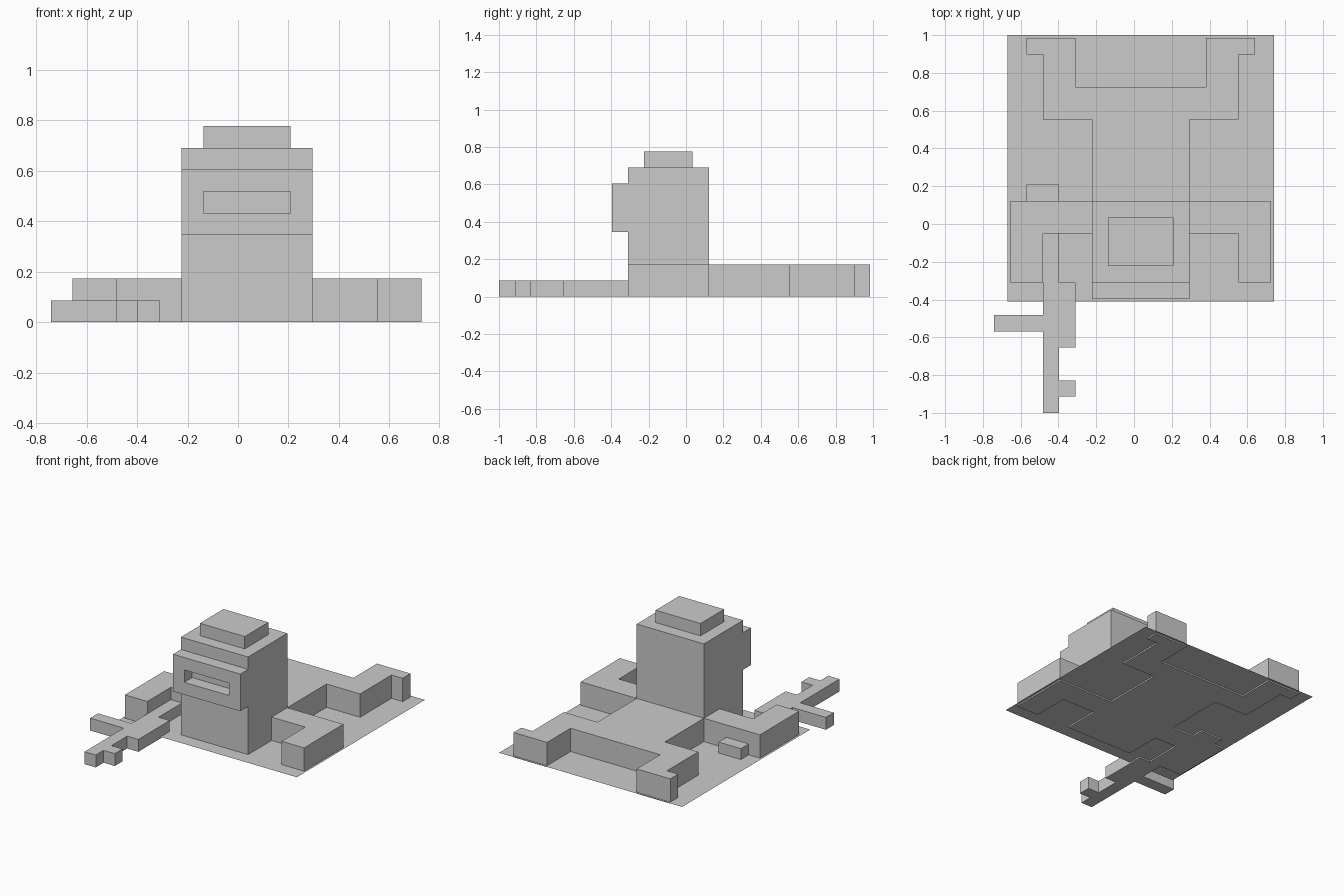
import bpy
import bmesh
from mathutils import Vector

cube = bpy.data.objects.get("Cube")
if cube:
    bpy.data.objects.remove(cube, do_unlink=True)

# Everything sits on a block grid; U is one block, ORIGIN the grid corner
U = 0.0863
ORIGIN = Vector((-0.741, -1.0, 0.0))

grey = bpy.data.materials.new("plain grey")
grey.use_nodes = True
grey.diffuse_color = (0.6, 0.6, 0.6, 1)
grey.node_tree.nodes["Principled BSDF"].inputs["Base Color"].default_value = grey.diffuse_color


def make_object(name, bm):
    bmesh.ops.recalc_face_normals(bm, faces=bm.faces)
    mesh = bpy.data.meshes.new(name)
    bm.to_mesh(mesh)
    bm.free()
    mesh.materials.append(grey)
    obj = bpy.data.objects.new(name, mesh)
    bpy.context.collection.objects.link(obj)
    return obj


def prism(name, points, depth):
    """Extrude a closed outline, given in blocks, along depth."""
    bm = bmesh.new()
    face = bm.faces.new([bm.verts.new(ORIGIN + Vector(p) * U) for p in points])
    result = bmesh.ops.extrude_face_region(bm, geom=[face], use_keep_orig=True)
    moved = [v for v in result["geom"] if isinstance(v, bmesh.types.BMVert)]
    bmesh.ops.translate(bm, verts=moved, vec=Vector(depth) * U)
    return make_object(name, bm)


def slab(name, outline, z0, z1):
    return prism(name, [(x, y, z0) for x, y in outline], (0, 0, z1 - z0))


def box(name, x0, x1, y0, y1, z0, z1):
    return slab(name, [(x0, y0), (x1, y0), (x1, y1), (x0, y1)], z0, z1)


# Sprawled body: half outline from chest to crotch, mirrored about x = 9
half = [(12, 8), (12, 11), (15, 11), (15, 8), (17, 8), (17, 13), (12, 13),
        (12, 18), (15, 18), (15, 22), (16, 22), (16, 23), (13, 23), (13, 20)]
slab("body", half + [(18 - x, y) for x, y in reversed(half)], 0, 2)

# Head with protruding muzzle, from a side profile
profile = [(8, 2), (13, 2), (13, 8), (8, 8), (8, 7), (7, 7), (7, 4), (8, 4)]
head = prism("head", [(6, y, z) for y, z in profile], (6, 0, 0))

# Mouth slot cut one block deep
cutter = box("mouth_cutter", 7, 11, 6, 8, 5, 6)
cutter.hide_render = True
cut = head.modifiers.new("mouth", "BOOLEAN")
cut.operation = "DIFFERENCE"
cut.solver = "EXACT"
cut.object = cutter
bpy.context.view_layer.objects.active = head
bpy.ops.object.modifier_apply(modifier=cut.name)
bpy.data.objects.remove(cutter, do_unlink=True)

# Raised crown on the head
box("crown", 7, 11, 9, 12, 8, 9)

# Branching stick held in the right hand, and its butt behind the arm
slab("stick", [(3, 0), (4, 0), (4, 1), (5, 1), (5, 2), (4, 2), (4, 4), (5, 4),
               (5, 8), (4, 8), (4, 11), (3, 11), (3, 6), (0, 6), (0, 5), (3, 5)], 0, 1)
box("stick_butt", 2, 4, 13, 14, 0, 1)

# Thin ground sheet, slightly above the underside of the blocks
bm = bmesh.new()
bm.faces.new([bm.verts.new((x, y, 0.01)) for x, y in
              [(-0.67, -0.41), (0.74, -0.41), (0.74, 1.0), (-0.67, 1.0)]])
make_object("ground_sheet", bm)
